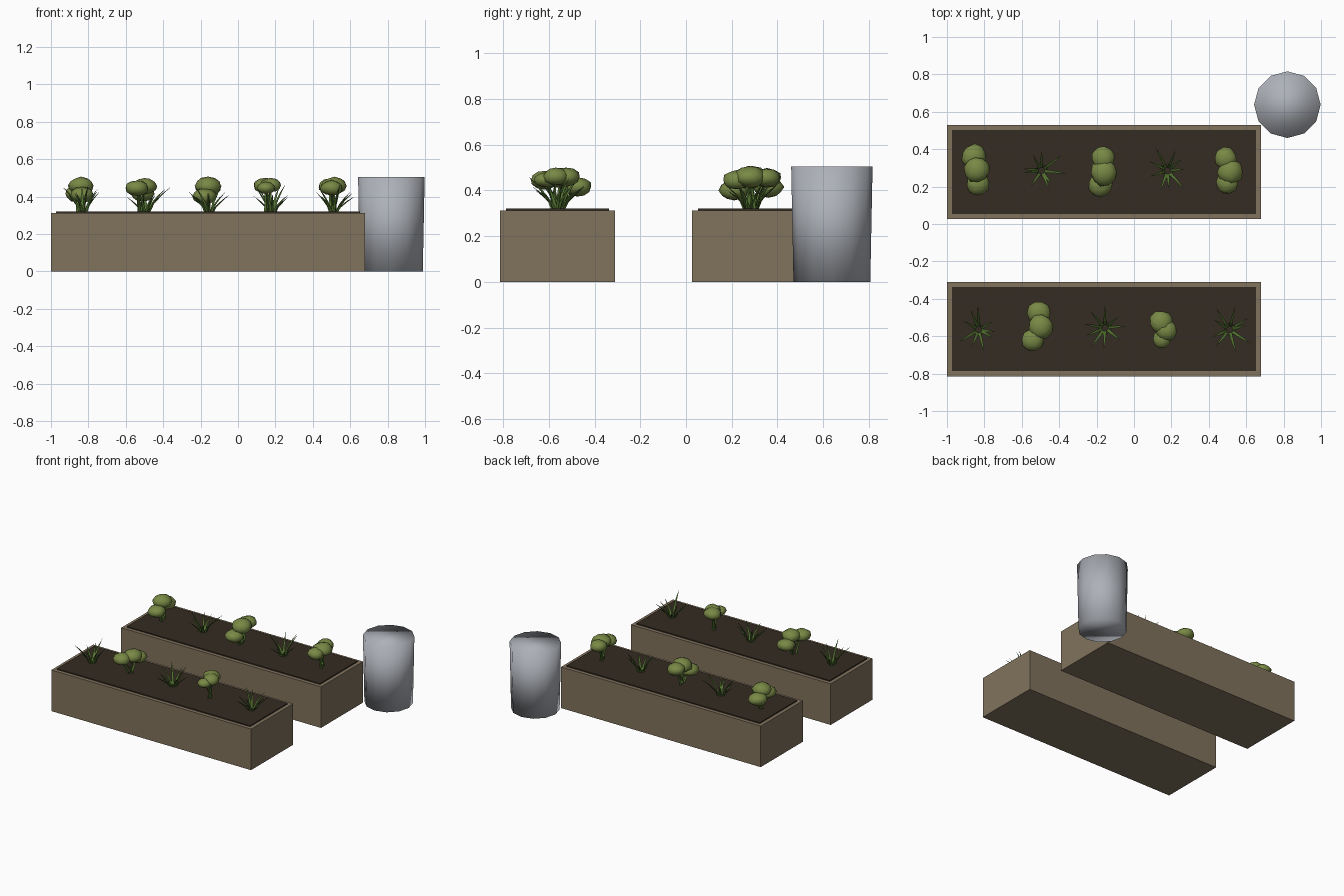
import bpy, bmesh, math, random
from mathutils import Vector, Matrix

cube = bpy.data.objects.get("Cube")
if cube:
    bpy.data.objects.remove(cube, do_unlink=True)
random.seed(4)


def material(name, rgb, rough=0.8):
    mat = bpy.data.materials.new(name)
    mat.use_nodes = True
    mat.diffuse_color = (*rgb, 1)
    bsdf = mat.node_tree.nodes["Principled BSDF"]
    bsdf.inputs["Base Color"].default_value = (*rgb, 1)
    bsdf.inputs["Roughness"].default_value = rough
    return mat


WOOD = material("weathered wood", (0.22, 0.17, 0.11))
SOIL = material("dark soil", (0.035, 0.025, 0.016))
METAL = material("grey metal", (0.42, 0.44, 0.48))
LEAF = material("leaf green", (0.085, 0.17, 0.03))
HEAD = material("olive foliage", (0.19, 0.25, 0.06))
SOIL_TOP = 0.32


def make_object(name, bm, mats, smooth=False):
    mesh = bpy.data.meshes.new(name)
    bmesh.ops.recalc_face_normals(bm, faces=bm.faces)
    bm.to_mesh(mesh)
    bm.free()
    for mat in mats:
        mesh.materials.append(mat)
    for poly in mesh.polygons:
        poly.use_smooth = smooth
    obj = bpy.data.objects.new(name, mesh)
    bpy.context.collection.objects.link(obj)
    return obj


def box(name, center, size, mat):
    bm = bmesh.new()
    bmesh.ops.create_cube(bm, size=1, matrix=Matrix.Translation(center) @ Matrix.Diagonal((*size, 1)))
    return make_object(name, bm, [mat])


def blade(bm, path, width):
    """Three-sided tapering blade that ends in a point."""
    rings = []
    for i, p in enumerate(path[:-1]):
        d = (path[i + 1] - p).normalized()
        side = d.cross(Vector((0, 0, 1)))
        side = side.normalized() if side.length > 0.01 else Vector((1, 0, 0))
        w = width * (1 - i / len(path)) / 2
        keel = d.cross(side) * w
        rings.append([bm.verts.new(q) for q in (p - side * w, p + side * w, p + keel)])
    tip = bm.verts.new(path[-1])
    for a, b in zip(rings, rings[1:]):
        for k in range(3):
            bm.faces.new((a[k], a[(k + 1) % 3], b[(k + 1) % 3], b[k]))
    for k in range(3):
        bm.faces.new((rings[-1][k], rings[-1][(k + 1) % 3], tip))


def grass(name, x, y):
    """Spray of pointed leaves curving outward from one root."""
    bm = bmesh.new()
    count = 9
    for n in range(count):
        ang = math.tau * n / count + random.uniform(-0.25, 0.25)
        reach, rise = random.uniform(0.075, 0.13), random.uniform(0.09, 0.16)
        out = Vector((math.cos(ang), math.sin(ang), 0))
        root = Vector((x, y, SOIL_TOP - 0.01)) + out * 0.012
        path = [root + out * reach * t ** 1.4 + Vector((0, 0, rise * t ** 0.9))
                for t in (0, 0.35, 0.7, 1)]
        blade(bm, path, 0.02)
    make_object(name, bm, [LEAF])


def bush(name, x, y, heads):
    """Rounded leafy heads, each on a thin stem from a shared root."""
    stems, tops = bmesh.new(), bmesh.new()
    for hx, hy, hz, r in heads:
        c = Vector((hx, hy, hz))
        for k in range(2):
            root = Vector((x + random.uniform(-0.02, 0.02), y + random.uniform(-0.025, 0.025), SOIL_TOP - 0.01))
            blade(stems, [root, root.lerp(c, 0.5) + Vector((0, 0, 0.01)), c], 0.02)
        turn = Matrix.Rotation(random.uniform(0, 3), 4, "Z")
        ball = bmesh.ops.create_icosphere(
            tops, subdivisions=2, radius=1,
            matrix=Matrix.Translation(c) @ turn @ Matrix.Diagonal((r, r, r * 0.68, 1)))
        for v in ball["verts"]:
            v.co += (v.co - c) * random.uniform(-0.05, 0.07)
    make_object(name + "_stems", stems, [LEAF])
    make_object(name + "_heads", tops, [HEAD], smooth=True)


# Raised beds with soil
for side, y in (("front", -0.562), ("back", 0.278)):
    box(side + "_planter_bed", (-0.16, y, 0.156), (1.68, 0.505, 0.312), WOOD)
    box(side + "_soil", (-0.16, y, 0.31), (1.625, 0.45, 0.02), SOIL)

# Water barrel
bpy.ops.mesh.primitive_cone_add(vertices=12, radius1=0.168, radius2=0.178, depth=0.505,
                                location=(0.82, 0.638, 0.2525))
barrel = bpy.context.object
barrel.name = "water_barrel"
barrel.data.materials.append(METAL)
for poly in barrel.data.polygons:
    poly.use_smooth = True

# Grassy plants
for i, (x, y) in enumerate([(-0.83, -0.565), (-0.155, -0.555), (0.51, -0.565),
                            (-0.495, 0.285), (0.18, 0.285)]):
    grass(f"grass_plant_{i + 1}", x, y)

# Leafy bushes: root position, then heads as x, y, z, radius
bush("bush_back_right", -0.84, 0.28, [(-0.855, 0.36, 0.415, 0.066), (-0.84, 0.29, 0.458, 0.068),
                                      (-0.835, 0.215, 0.41, 0.062)])
bush("bush_back_middle", -0.165, 0.28, [(-0.165, 0.355, 0.455, 0.062), (-0.16, 0.275, 0.455, 0.072),
                                        (-0.18, 0.21, 0.4, 0.064)])
bush("bush_back_left", 0.505, 0.28, [(0.49, 0.35, 0.455, 0.06), (0.515, 0.28, 0.458, 0.068),
                                     (0.5, 0.22, 0.445, 0.06)])
bush("bush_front_right", -0.51, -0.56, [(-0.51, -0.475, 0.415, 0.063), (-0.5, -0.55, 0.455, 0.066),
                                        (-0.54, -0.62, 0.445, 0.062)])
bush("bush_front_left", 0.16, -0.56, [(0.145, -0.525, 0.458, 0.062), (0.175, -0.57, 0.46, 0.056),
                                      (0.15, -0.615, 0.445, 0.048)])
